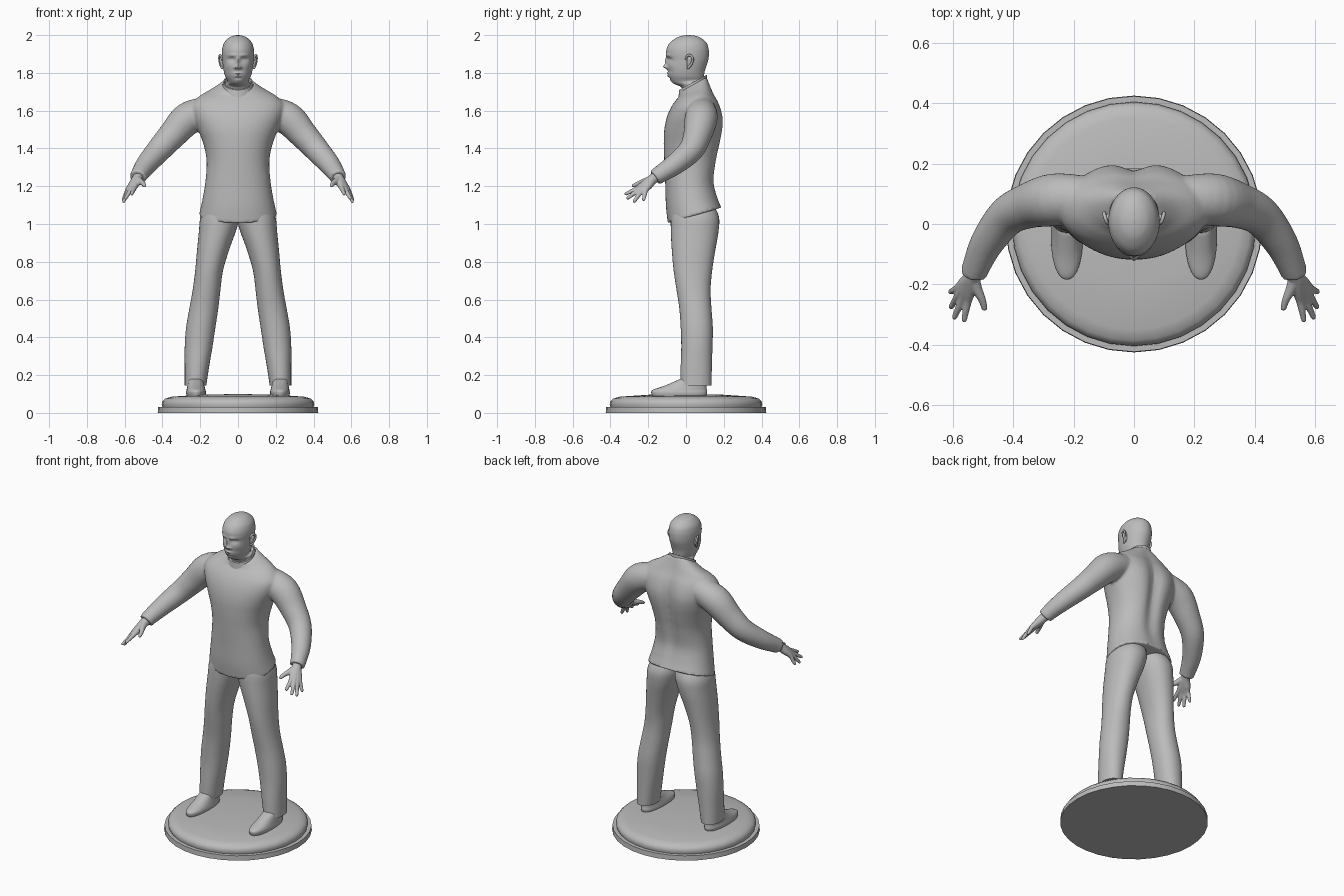
import bpy, bmesh, math
from mathutils import Vector

if "Cube" in bpy.data.objects:
    bpy.data.objects.remove(bpy.data.objects["Cube"])

grey = bpy.data.materials.new("plain_grey")
grey.diffuse_color = (0.5, 0.5, 0.5, 1)
grey.use_nodes = True
grey.node_tree.nodes["Principled BSDF"].inputs["Base Color"].default_value = grey.diffuse_color


def spline(rows, n):
    """Catmull-Rom interpolation of number rows, n steps per span."""
    out = []
    for i in range(len(rows) - 1):
        a, b, c, d = (rows[max(i - 1, 0)], rows[i], rows[i + 1],
                      rows[min(i + 2, len(rows) - 1)])
        for k in range(n):
            t = k / n
            out.append([0.5 * (2 * q + (r - p) * t + (2 * p - 5 * q + 4 * r - s) * t * t
                               + (3 * q - p - 3 * r + s) * t ** 3)
                        for p, q, r, s in zip(a, b, c, d)])
    return out + [list(rows[-1])]


def skin(bm, rings):
    """Bridge rings of points into a closed tube, with capped ends."""
    loops = [[bm.verts.new(p) for p in ring] for ring in rings]
    n = len(loops[0])
    for a, b in zip(loops, loops[1:]):
        for i in range(n):
            j = (i + 1) % n
            bm.faces.new((a[i], a[j], b[j], b[i]))
    bm.faces.new(loops[0][::-1])
    bm.faces.new(loops[-1])


def stack(bm, rows, n=6, seg=48, power=1.0, side=1):
    """Loft of level ovals; row = x0, x1, y0, y1, z, tilt."""
    rings = []
    for x0, x1, y0, y1, z, tilt in spline(rows, n):
        ring = []
        for i in range(seg):
            a = math.tau * i / seg
            c, s = math.cos(a), math.sin(a)
            c, s = math.copysign(abs(c) ** power, c), math.copysign(abs(s) ** power, s)
            dy = (y1 - y0) / 2 * s
            ring.append((side * ((x0 + x1) / 2 + (x1 - x0) / 2 * c),
                         (y0 + y1) / 2 + dy, z + tilt * dy))
        rings.append(ring)
    skin(bm, rings)


def tube(bm, rows, n=5, seg=20, ref=(0, 0, 1), side=1):
    """Round limb along a path; row = x, y, z, radius. Rounded tip."""
    pts = spline(rows, n)
    d = (Vector(pts[-1][:3]) - Vector(pts[-2][:3])).normalized()
    tip, r = Vector(pts[-1][:3]), pts[-1][3]
    if r < 0.03:
        pts += [[*(tip + d * r * f), r * g] for f, g in ((0.5, 0.86), (0.85, 0.5), (1, 0.1))]
    rings = []
    for i, (x, y, z, r) in enumerate(pts):
        d = Vector(pts[min(i + 1, len(pts) - 1)][:3]) - Vector(pts[max(i - 1, 0)][:3])
        u = d.cross(Vector(ref)).normalized()
        v = d.cross(u).normalized()
        ring = [Vector((x, y, z)) + r * (u * math.cos(math.tau * k / seg)
                + v * math.sin(math.tau * k / seg)) for k in range(seg)]
        rings.append([(side * p.x, p.y, p.z) for p in ring])
    skin(bm, rings)


def finish(name, bm, voxel=0, relax=0):
    bmesh.ops.recalc_face_normals(bm, faces=bm.faces)
    me = bpy.data.meshes.new(name)
    bm.to_mesh(me)
    bm.free()
    me.materials.append(grey)
    ob = bpy.data.objects.new(name, me)
    bpy.context.collection.objects.link(ob)
    bpy.ops.object.select_all(action='DESELECT')
    ob.select_set(True)
    bpy.context.view_layer.objects.active = ob
    if voxel:
        m = ob.modifiers.new("fuse", 'REMESH')
        m.mode, m.voxel_size, m.use_smooth_shade = 'VOXEL', voxel, True
        m = ob.modifiers.new("relax", 'SMOOTH')
        m.factor, m.iterations = 0.5, relax
    else:
        bpy.ops.object.shade_smooth_by_angle(angle=math.radians(40))
    return ob


def gauss(x, z, sx, sz):
    return math.exp(-(x / sx) ** 2 - (z / sz) ** 2)


# Round base, turned from a profile
bm = bmesh.new()
profile = [(.425, 0), (.423, .03), (.4, .03), (.404, .045), (.4, .062), (.385, .076),
           (.35, .086), (.2, .096), (.01, .1)]
skin(bm, [[(r * math.cos(math.tau * i / 32), r * math.sin(math.tau * i / 32), z)
           for i in range(32)] for r, z in profile])
finish("round_base", bm)

# Shoes and trouser legs
for side, label in ((1, "left"), (-1, "right")):
    bm = bmesh.new()
    stack(bm, [(.174, .27, -.176, .105, .085, 0), (.169, .275, -.184, .112, .105, 0),
               (.172, .272, -.176, .11, .122, 0), (.178, .268, -.11, .108, .145, 0),
               (.185, .264, -.03, .1, .18, 0)], n=4, seg=32, power=.9, side=side)
    finish(label + "_shoe", bm)
    bm = bmesh.new()
    stack(bm, [(.168, .282, -.03, .135, .145, 0), (.152, .282, -.028, .137, .25, 0),
               (.135, .282, -.025, .14, .35, 0), (.12, .275, -.028, .142, .45, 0),
               (.105, .258, -.035, .135, .55, 0), (.093, .24, -.05, .13, .65, 0),
               (.08, .227, -.065, .138, .75, 0), (.048, .217, -.075, .155, .86, 0),
               (.012, .207, -.08, .172, .96, 0), (-.01, .198, -.08, .174, 1.04, 0),
               (-.01, .165, -.07, .14, 1.11, 0)], n=4, seg=40, power=.93, side=side)
    finish(label + "_trouser_leg", bm)

# Jacket: torso with a spine groove, fused with both sleeves
bm = bmesh.new()
torso = [(.207, -.096, .19, 1.045, .29), (.19, -.106, .168, 1.12, .2),
         (.173, -.11, .152, 1.22, .05), (.166, -.115, .166, 1.33, 0),
         (.182, -.118, .184, 1.42, 0), (.212, -.115, .194, 1.5, 0),
         (.24, -.1, .192, 1.57, 0), (.245, -.076, .175, 1.63, .05),
         (.205, -.05, .148, 1.675, .15), (.14, -.032, .128, 1.71, .35),
         (.085, -.03, .112, 1.74, .55)]
stack(bm, [(-w, w, *rest) for w, *rest in torso], power=.9, seg=64)
for v in bm.verts:
    if v.co.y > .05:
        v.co.y -= .025 * gauss(v.co.x, v.co.z - 1.42, .04, .24)
        v.co.y += .008 * gauss(abs(v.co.x) - .1, v.co.z - 1.55, .06, .1)
for side in (1, -1):
    tube(bm, [(.16, .085, 1.6, .075), (.265, .08, 1.558, .087), (.35, .06, 1.468, .075),
              (.42, .025, 1.39, .066), (.485, -.06, 1.315, .056), (.522, -.14, 1.262, .046),
              (.53, -.165, 1.245, .044)], seg=32, side=side)
finish("jacket", bm, voxel=.008, relax=5)

# Stand-up collar
bm = bmesh.new()
stack(bm, [(-.083, .083, -.04, .112, 1.712, .55), (-.08, .08, -.036, .11, 1.75, .55),
           (-.073, .073, -.029, .103, 1.75, .55), (-.07, .07, -.027, .1, 1.72, .55)], n=1)
finish("collar", bm)

# Hands: each finger runs from the wrist so the palm fuses
fingers = [((.55, -.255, 1.19), (.562, -.317, 1.16)), ((.568, -.25, 1.181), (.594, -.308, 1.137)),
           ((.58, -.235, 1.176), (.605, -.274, 1.12)), ((.584, -.214, 1.178), (.607, -.224, 1.13))]
for side, label in ((1, "left"), (-1, "right")):
    bm = bmesh.new()
    wrist = Vector((.535, -.175, 1.238))
    for knuckle, tip in fingers:
        k, t = Vector(knuckle), Vector(tip)
        tube(bm, [(.515, -.13, 1.268, .028), (*wrist, .027), (*wrist.lerp(k, .55), .021),
                  (*k, .014), (*k.lerp(t, .5), .0115), (*t, .009)], seg=14, side=side)
    tube(bm, [(*wrist, .024), (.52, -.215, 1.226, .018), (.503, -.25, 1.215, .013),
              (.495, -.278, 1.203, .01)], seg=14, side=side)
    finish(label + "_hand", bm, voxel=.004, relax=3)

# Head and neck, with the face raised and sunk by soft bumps
bm = bmesh.new()
head = [(.068, -.02, .1, 1.69, .4), (.067, -.024, .096, 1.74, .3), (.056, -.072, .095, 1.756, .1),
        (.068, -.092, .095, 1.782, 0), (.076, -.096, .1, 1.812, 0), (.08, -.099, .109, 1.84, 0),
        (.083, -.1, .118, 1.87, 0), (.085, -.105, .121, 1.9, 0), (.083, -.102, .119, 1.93, 0),
        (.073, -.085, .108, 1.96, 0), (.05, -.052, .079, 1.985, 0), (.027, -.022, .05, 1.996, 0),
        (.004, .01, .018, 2.0, 0)]
stack(bm, [(-w, w, *rest) for w, *rest in head], n=8, seg=112)
bumps = [(0, 1.833, .013, .012, .022), (0, 1.862, .009, .02, .012),      # nose
         (.015, 1.828, .008, .007, .01), (.03, 1.893, .022, .008, .005),  # nostril, brow
         (.034, 1.87, .017, .011, -.012), (.034, 1.868, .01, .006, .006),  # socket, eye
         (0, 1.798, .02, .005, .007), (0, 1.784, .017, .005, .007),      # lips
         (0, 1.771, .02, .005, -.004), (.05, 1.835, .02, .02, .004)]     # chin dip, cheek
for v in bm.verts:
    if v.co.y < -.02 and v.co.z > 1.755:
        x, z = abs(v.co.x), v.co.z
        v.co.y -= sum(d * gauss(x - cx, z - cz, sx, sz) for cx, cz, sx, sz, d in bumps)
finish("head", bm)

# Ears: curled rim around a thin shell
for side, label in ((1, "left"), (-1, "right")):
    bm = bmesh.new()
    tube(bm, [(.082, .0, 1.868, .005), (.09, .006, 1.889, .006), (.096, .023, 1.893, .006),
              (.099, .036, 1.875, .006), (.094, .029, 1.848, .006), (.084, .012, 1.826, .007)],
         seg=10, ref=(1, 0, 0), side=side)
    tube(bm, [(.078, .014, 1.828, .008), (.081, .018, 1.85, .014), (.085, .02, 1.873, .014)],
         seg=12, ref=(1, 0, 0), side=side)
    finish(label + "_ear", bm)
